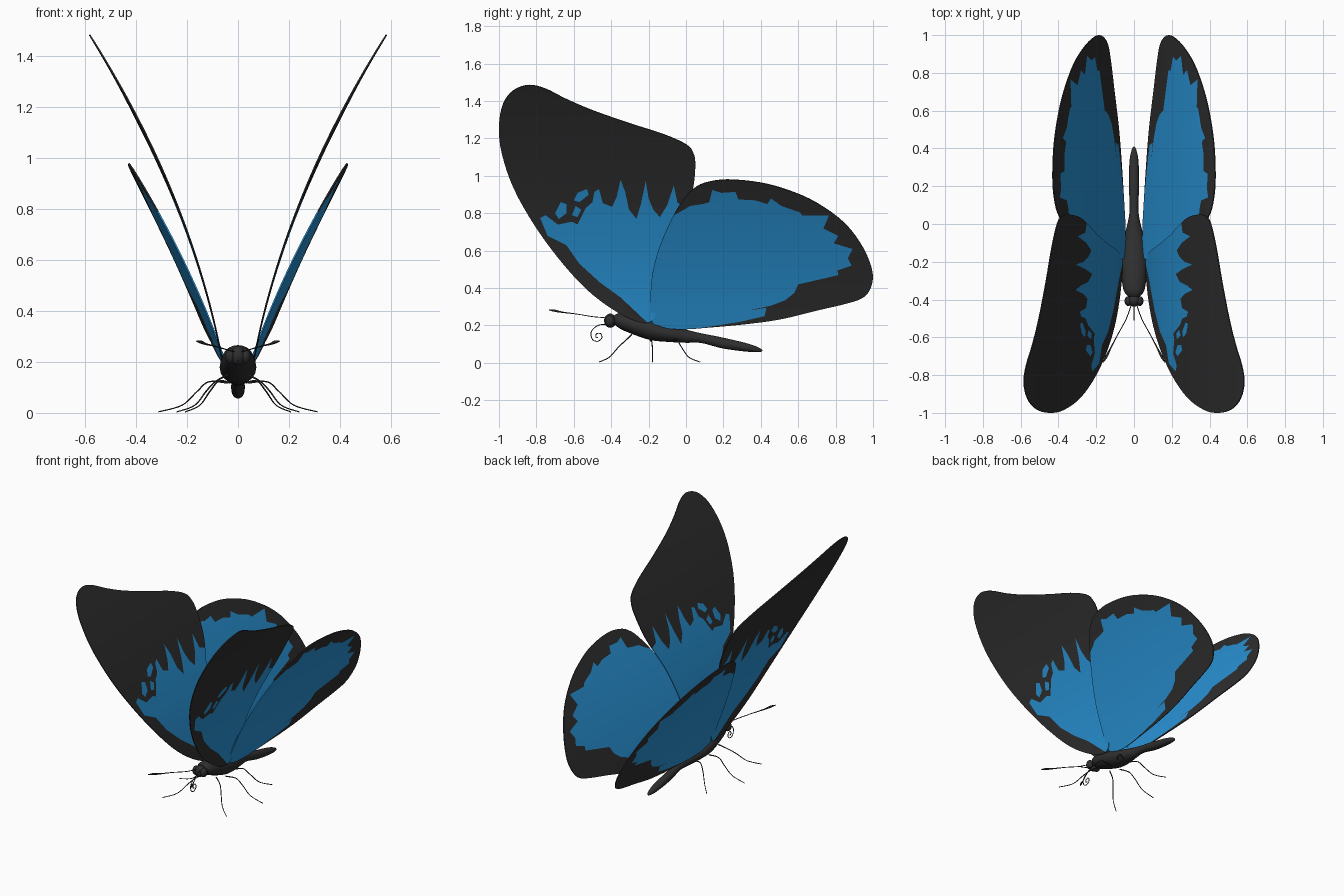
import bpy, bmesh, math
from mathutils import Vector
from mathutils.geometry import delaunay_2d_cdt

if "Cube" in bpy.data.objects:
    bpy.data.objects.remove(bpy.data.objects["Cube"])


def material(name, rgb):
    m = bpy.data.materials.new(name)
    m.diffuse_color = (*rgb, 1)
    m.use_nodes = True
    m.node_tree.nodes["Principled BSDF"].inputs["Base Color"].default_value = m.diffuse_color
    return m


BLACK = material("charcoal", (0.028, 0.028, 0.028))
BLUE = material("wing blue", (0.022, 0.295, 0.68))


def add(name, mesh, *mats):
    ob = bpy.data.objects.new(name, mesh)
    bpy.context.collection.objects.link(ob)
    for m in mats:
        mesh.materials.append(m)
    return ob


def smooth(ob, angle=40):
    bpy.ops.object.select_all(action='DESELECT')
    ob.select_set(True)
    bpy.context.view_layer.objects.active = ob
    for m in list(ob.modifiers):
        bpy.ops.object.modifier_apply(modifier=m.name)
    bpy.ops.object.shade_smooth_by_angle(angle=math.radians(angle))


def spline(pts, n=4, closed=False):
    """Catmull-Rom through points of any dimension."""
    out, c = [], len(pts)
    get = (lambda i: pts[i % c]) if closed else (lambda i: pts[max(0, min(c - 1, i))])
    for i in range(c if closed else c - 1):
        p0, p1, p2, p3 = (get(i + k) for k in (-1, 0, 1, 2))
        for s in range(n):
            t = s / n
            out.append(tuple(0.5 * (2 * b + (d - a) * t + (2 * a - 5 * b + 4 * d - e) * t * t
                                    + (3 * b - a - 3 * d + e) * t ** 3)
                             for a, b, d, e in zip(p0, p1, p2, p3)))
    if not closed:
        out.append(tuple(pts[-1]))
    return out


def inside(p, poly):
    hit = False
    for (x1, y1), (x2, y2) in zip(poly, poly[1:] + poly[:1]):
        if (y1 > p[1]) != (y2 > p[1]) and p[0] < (x2 - x1) * (p[1] - y1) / (y2 - y1) + x1:
            hit = not hit
    return hit


def wing(name, outline, patches, bend):
    """Cut the side outline and its blue patches into one sheet, then bend it outwards."""
    outline = spline(outline, 4, True)
    verts, edges = [], []
    for loop in [outline] + patches:
        k, n = len(verts), len(loop)
        verts += [Vector(p) for p in loop]
        edges += [(k + i, k + (i + 1) % n) for i in range(n)]
    grid = [(-1 + 0.06 * i + 0.0013, 0.1 + 0.06 * j + 0.0017) for i in range(34) for j in range(24)]
    verts += [Vector(p) for p in grid if inside(p, outline)]
    vs, _, fs, *_ = delaunay_2d_cdt(verts, edges, [], 0, 1e-5)
    faces, mats = [], []
    for f in fs:
        mid = sum((vs[i] for i in f), Vector((0, 0))) / len(f)
        if inside(mid, outline):
            faces.append(list(f))
            mats.append(int(any(inside(mid, p) for p in patches)))
    for side, sx in (("right", 1), ("left", -1)):
        me = bpy.data.meshes.new(name)
        me.from_pydata([(sx * bend(y, z), y, z) for y, z in vs], [], faces)
        ob = add(f"{side}_{name}", me, BLACK, BLUE)
        for p, m in zip(me.polygons, mats):
            p.material_index = m
        bm = bmesh.new()
        bm.from_mesh(me)
        bmesh.ops.delete(bm, geom=[v for v in bm.verts if not v.link_faces], context='VERTS')
        bmesh.ops.recalc_face_normals(bm, faces=bm.faces)
        bm.to_mesh(me)
        bm.free()
        s = ob.modifiers.new("thickness", 'SOLIDIFY')
        s.thickness, s.offset = 0.006, 0
        smooth(ob)


def tube(name, pts, radii):
    """Thin round tube; radii are given per control point."""
    path = spline([(*p, r) for p, r in zip(pts, radii)], 6)
    cu = bpy.data.curves.new(name, 'CURVE')
    cu.dimensions, cu.bevel_depth, cu.bevel_resolution, cu.use_fill_caps = '3D', 1, 1, True
    sp = cu.splines.new('POLY')
    sp.points.add(len(path) - 1)
    for q, (x, y, z, r) in zip(sp.points, path):
        q.co, q.radius = (x, y, z, 1), r
    tmp = bpy.data.objects.new("tmp", cu)
    bpy.context.collection.objects.link(tmp)
    bpy.context.view_layer.update()
    me = bpy.data.meshes.new_from_object(tmp.evaluated_get(bpy.context.evaluated_depsgraph_get()))
    bpy.data.objects.remove(tmp)
    me.materials.clear()
    smooth(add(name, me, BLACK), 60)


def pair(name, pts, radii):
    for side, sx in (("right", 1), ("left", -1)):
        tube(f"{side}_{name}", [(sx * x, y, z) for x, y, z in pts], radii)


def ball(name, loc, scale):
    bm = bmesh.new()
    bmesh.ops.create_uvsphere(bm, u_segments=20, v_segments=12, radius=1)
    for v in bm.verts:
        v.co = Vector(a * s + l for a, s, l in zip(v.co, scale, loc))
    me = bpy.data.meshes.new(name)
    bm.to_mesh(me)
    bm.free()
    smooth(add(name, me, BLACK))


# Forewings
fore = [(-.2, .215), (-.33, .25), (-.5, .365), (-.65, .52), (-.8, .72), (-.92, .93), (-.985, 1.12), (-1, 1.26),
        (-.98, 1.38), (-.925, 1.455), (-.84, 1.485), (-.75, 1.465), (-.64, 1.41), (-.5, 1.35), (-.3, 1.28),
        (-.12, 1.222), (0, 1.168), (.04, 1.12), (.05, 1.05), (.035, .92), (-.01, .8), (-.06, .68), (-.11, .5),
        (-.15, .3)]
fore_blue = [(-.19, .2), (-.35, .35), (-.46, .43), (-.57, .53), (-.64, .63), (-.74, .68), (-.78, .775), (-.75, .79),
             (-.685, .74), (-.61, .755), (-.58, .74), (-.535, .83), (-.5, .86), (-.49, .915), (-.465, .93),
             (-.445, .855), (-.395, .835), (-.37, .89), (-.35, .98), (-.325, .915), (-.305, .82), (-.265, .77),
             (-.24, .855), (-.215, .975), (-.2, .88), (-.175, .82), (-.14, .78), (-.1, .845), (-.065, .95),
             (-.045, .855), (0, .84), (.06, .8), (0, .6), (-.11, .3)]
spots = [[(-.7, .8), (-.68, .77), (-.64, .8), (-.64, .85), (-.67, .86)],
         [(-.61, .79), (-.58, .78), (-.56, .82), (-.59, .84)],
         [(-.6, .87), (-.57, .86), (-.52, .9), (-.53, .93), (-.58, .91)]]
wing("forewing", fore, [fore_blue] + spots,
     lambda y, z: .06 + .185 * (z - .2) + .174 * (z - .2) ** 2 + .008 * (y + .6) * min(1, z))

# Hindwings
hind = [(-.18, .215), (-.19, .35), (-.175, .5), (-.13, .65), (-.06, .8), (0, .89), (.04, .93), (.1, .962), (.22, .98),
        (.4, .963), (.55, .922), (.7, .855), (.85, .745), (.95, .61), (.998, .48), (.985, .395), (.94, .345),
        (.85, .315), (.7, .28), (.5, .232), (.3, .205), (.1, .187), (0, .18), (-.1, .185)]
hind_blue = [(-.25, .24), (-.25, .5), (-.14, .75), (-.01, .82), (.02, .84), (.09, .85), (.125, .86), (.14, .925),
             (.19, .91), (.265, .915), (.28, .875), (.37, .87), (.435, .85), (.455, .88), (.51, .84), (.61, .805),
             (.62, .79), (.765, .79), (.735, .72), (.815, .68), (.79, .64), (.89, .61), (.865, .56), (.885, .52),
             (.81, .495), (.815, .47), (.6, .42), (.58, .375), (.53, .335), (.45, .305), (.33, .28), (.43, .295),
             (.42, .25), (.29, .22), (.1, .19), (0, .18), (-.03, .17), (-.15, .18)]
wing("hindwing", hind, [hind_blue],
     lambda y, z: .055 + .349 * (z - .2) + .158 * (z - .2) ** 2 + .03 * y)

# Body: thorax and abdomen lofted along y (y, z, half width, half height)
sections = spline([(-.395, .232, .006, .006), (-.375, .229, .04, .03), (-.33, .218, .06, .047),
                   (-.2, .18, .072, .056), (-.1, .157, .06, .045), (0, .142, .035, .035), (.08, .132, .023, .026),
                   (.2, .105, .027, .029), (.33, .081, .024, .022), (.39, .069, .013, .012),
                   (.41, .065, .002, .002)], 5)
bm = bmesh.new()
N = 20
rings = [[bm.verts.new((w * math.cos(2 * math.pi * i / N), y, z + h * math.sin(2 * math.pi * i / N)))
          for i in range(N)] for y, z, w, h in sections]
for a, b in zip(rings, rings[1:]):
    for i in range(N):
        bm.faces.new((a[i], a[(i + 1) % N], b[(i + 1) % N], b[i]))
bm.faces.new(rings[0])
bm.faces.new(rings[-1])
bmesh.ops.recalc_face_normals(bm, faces=bm.faces)
body = bpy.data.meshes.new("body")
bm.to_mesh(body)
bm.free()
smooth(add("body", body, BLACK), 60)

# Head and eyes
ball("head", (0, -.405, .225), (.032, .033, .038))
for side, sx in (("right", 1), ("left", -1)):
    ball(f"{side}_eye", (sx * .03, -.408, .224), (.02, .026, .03))

# Antennae with clubbed tips
pair("antenna", [(.012, -.42, .24), (.04, -.5, .247), (.083, -.58, .26), (.125, -.66, .27), (.145, -.7, .278),
                 (.163, -.733, .282)], [.0025, .0025, .0025, .004, .0065, .002])

# Coiled tongue
tube("proboscis", [(0, -.42, .205), (0, -.47, .2), (0, -.507, .165), (0, -.5, .125), (0, -.472, .115),
                   (0, -.45, .133), (0, -.457, .156), (0, -.478, .155), (0, -.482, .139), (0, -.47, .134)],
     [.0028] * 10)

# Three pairs of legs
R = [.004, .003, .003, .0025, .0025]
pair("front_leg", [(.04, -.29, .15), (.09, -.32, .122), (.125, -.36, .085), (.17, -.41, .03), (.24, -.465, .004)], R)
pair("middle_leg", [(.04, -.19, .118), (.115, -.185, .122), (.16, -.18, .085), (.22, -.18, .03), (.313, -.18, .004)], R)
pair("rear_leg", [(.03, -.07, .118), (.075, -.05, .125), (.11, -.025, .085), (.15, .015, .03), (.207, .075, .004)], R)
